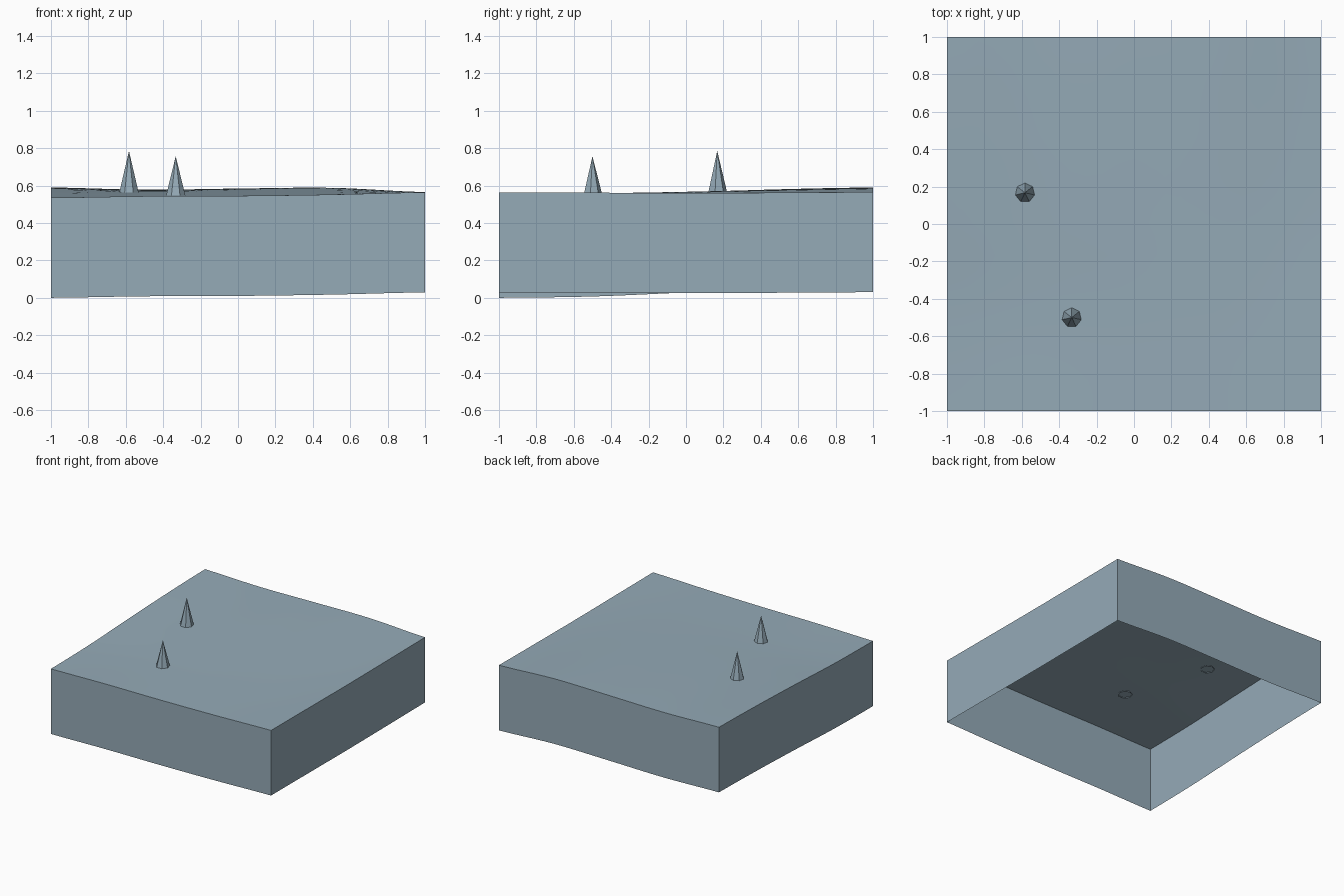
import bpy
import bmesh
from mathutils import Matrix

cube = bpy.data.objects.get("Cube")
if cube:
    bpy.data.objects.remove(cube, do_unlink=True)

# One slate colour for everything
slate = bpy.data.materials.new("slate_blue")
slate.use_nodes = True
colour = (0.30, 0.405, 0.475, 1)
slate.diffuse_color = colour
slate.node_tree.nodes["Principled BSDF"].inputs["Base Color"].default_value = colour

SKIRT = 0.535   # depth of the side walls
STEPS = 24      # grid divisions

# Heights along the four rims, evenly spaced from -1 to 1
FRONT = (0.535, 0.543, 0.545, 0.552, 0.564)
BACK = (0.59, 0.578, 0.584, 0.588, 0.565)
LEFT_RIM = (0.535, 0.542, 0.563, 0.58, 0.59)
RIGHT_RIM = (0.564, 0.562, 0.56, 0.562, 0.565)


def curve(points, t):
    """Smooth curve through evenly spaced heights, t from 0 to 1."""
    last = len(points) - 1
    i = min(int(t * last), last - 1)
    f = t * last - i
    a, b = points[max(i - 1, 0)], points[i]
    c, d = points[i + 1], points[min(i + 2, last)]
    return b + f * ((c - a) + f * (2 * a - 5 * b + 4 * c - d
                                   + f * (3 * (b - c) + d - a))) / 2


def mix(a, b, t):
    return a + (b - a) * t


def ground(x, y):
    """Blend the four rim curves into one rolling surface."""
    u, v = (x + 1) / 2, (y + 1) / 2
    along_x = mix(curve(FRONT, u), curve(BACK, u), v)
    along_y = mix(curve(LEFT_RIM, v), curve(RIGHT_RIM, v), u)
    corners = mix(mix(FRONT[0], FRONT[-1], u), mix(BACK[0], BACK[-1], u), v)
    return along_x + along_y - corners


def finish(bm, name):
    mesh = bpy.data.meshes.new(name)
    bm.to_mesh(mesh)
    bm.free()
    mesh.materials.append(slate)
    obj = bpy.data.objects.new(name, mesh)
    bpy.context.collection.objects.link(obj)
    return obj


# Rolling ground with side walls hanging from its rim, open below
bm = bmesh.new()
bmesh.ops.create_grid(bm, x_segments=STEPS, y_segments=STEPS, size=1)
for v in bm.verts:
    v.co.z = ground(v.co.x, v.co.y)
for f in bm.faces:
    f.smooth = True
rim = [e for e in bm.edges if e.is_boundary]
walls = bmesh.ops.extrude_edge_only(bm, edges=rim)["geom"]
for part in walls:
    if isinstance(part, bmesh.types.BMVert):
        part.co.z -= SKIRT
bmesh.ops.recalc_face_normals(bm, faces=bm.faces)
if max(bm.faces, key=lambda f: abs(f.normal.z)).normal.z < 0:
    bmesh.ops.reverse_faces(bm, faces=bm.faces)
terrain = finish(bm, "terrain_block")
bpy.context.view_layer.objects.active = terrain
terrain.select_set(True)
bpy.ops.object.shade_smooth_by_angle()
terrain.select_set(False)


# Seven-sided pointed trees
def spike(name, x, y, tip):
    base = ground(x, y) - 0.006
    bm = bmesh.new()
    bmesh.ops.create_cone(bm, segments=7, radius1=0.054, radius2=0,
                          depth=tip - base, cap_ends=False,
                          matrix=Matrix.Translation((x, y, (tip + base) / 2)))
    bmesh.ops.remove_doubles(bm, verts=bm.verts, dist=0.0001)
    bmesh.ops.recalc_face_normals(bm, faces=bm.faces)
    finish(bm, name)


spike("front_tree", -0.333, -0.5, 0.757)
spike("back_tree", -0.583, 0.167, 0.785)
